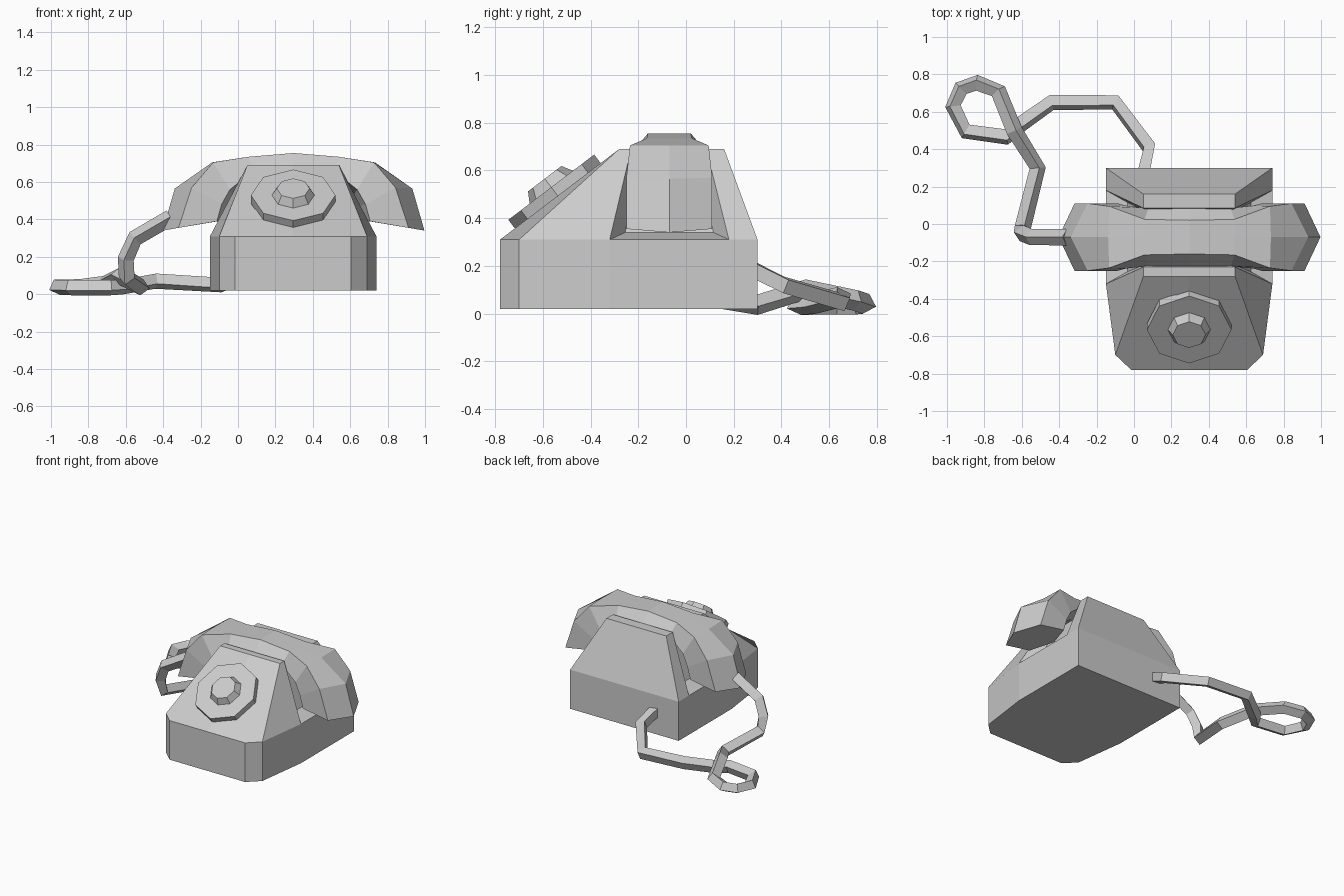
import bpy, bmesh, math
from mathutils import Vector, Matrix

if "Cube" in bpy.data.objects:
    bpy.data.objects.remove(bpy.data.objects["Cube"])

CX, CY = 0.297, -0.07   # centre of body/dial in x, of handset in y


def make(name, verts, faces, loc=(0, 0, 0)):
    me = bpy.data.meshes.new(name)
    me.from_pydata([tuple(v) for v in verts], [], faces)
    bm = bmesh.new()
    bm.from_mesh(me)
    bmesh.ops.recalc_face_normals(bm, faces=bm.faces)
    bm.to_mesh(me)
    bm.free()
    ob = bpy.data.objects.new(name, me)
    ob.location = loc
    bpy.context.collection.objects.link(ob)
    return ob


def loft(name, rings, loc=(0, 0, 0)):
    n = len(rings[0])
    faces = [(r * n + i, r * n + (i + 1) % n, (r + 1) * n + (i + 1) % n, (r + 1) * n + i)
             for r in range(len(rings) - 1) for i in range(n)]
    last = (len(rings) - 1) * n
    faces += [tuple(range(n)), tuple(range(last, last + n))]
    return make(name, [v for ring in rings for v in ring], faces, loc)


# Body: one half with a cradle groove, mirrored across its centre
outline = [(0, -.78), (.31, -.78), (.395, -.70), (.445, -.32), (.445, .18), (.445, .30), (0, .30)]
ridges = [(0, -.28), (.245, -.28), (.245, -.23), (0, -.23),
          (0, .085), (.245, .085), (.245, .16), (0, .16)]
groove = [(.33, -.255, .34), (.33, .115, .34), (.22, -.21, .6), (.22, .065, .6),
          (0, -.21, .6), (0, .065, .6)]
verts = [(x, y, z) for z in (.02, .31) for x, y in outline]
verts += [(x, y, .69) for x, y in ridges] + groove
faces = [tuple(range(7))] + [(i, i + 1, i + 8, i + 7) for i in range(6)]
faces += [(7, 8, 9, 15, 14), (9, 10, 16, 15), (14, 15, 16, 17), (10, 22, 24, 16),
          (17, 16, 24, 26), (24, 25, 27, 26), (22, 23, 25, 24), (10, 11, 23, 22),
          (11, 19, 25, 23), (19, 18, 27, 25), (18, 19, 20, 21), (11, 12, 20, 19),
          (12, 13, 21, 20)]
body = make("phone_body", verts, faces)
# orient the open half outward using the bottom face
if body.data.polygons[0].normal.z > 0:
    body.data.flip_normals()
body.location.x = CX - .002
body.modifiers.new("mirror", 'MIRROR')


# Dial: octagonal plate and raised hub lying on the front slope
slope = math.atan2(.38, .5)


def octagon(r, h):
    c = Vector((CX - .002, -.538, .494))
    rot = Matrix.Rotation(slope, 3, 'X')
    return [c + rot @ Vector((r * math.cos(i * math.pi / 4), r * math.sin(i * math.pi / 4), h))
            for i in range(8)]


loft("dial_plate", [octagon(.226, -.01), octagon(.226, .045)])
loft("dial_hub", [octagon(.117, .04), octagon(.088, .09)])

# Handset: hexagonal sections (outer middle, outer side, inner side, inner middle)
half = [
    [(0, 0, .755), (0, .09, .755), (0, .155, .68), (0, 0, .65)],
    [(.24, 0, .735), (.24, .095, .735), (.22, .155, .655), (.20, 0, .63)],
    [(.435, 0, .705), (.43, .165, .705), (.34, .168, .56), (.32, 0, .53)],
    [(.635, 0, .565), (.545, .18, .57), (.385, .18, .48), (.335, 0, .47)],
    [(.70, 0, .34), (.615, .18, .355), (.41, .18, .39), (.345, 0, .40)],
]


def hexagon(sec, side):
    om, osd, isd, im = sec
    pts = [om, osd, isd, im, (isd[0], -isd[1], isd[2]), (osd[0], -osd[1], osd[2])]
    return [(side * x, y, z) for x, y, z in pts]


loft("handset", [hexagon(s, -1) for s in reversed(half[1:])] + [hexagon(s, 1) for s in half],
     (CX, CY, 0))

# Cord: square tube swept from the body's back to the handset with a loop on the way
path = [Vector(p) for p in [
    (.05, .27, .19), (.08, .41, .12), (-.10, .65, .05), (-.44, .65, .07), (-.61, .53, .04),
    (-.68, .465, .035), (-.90, .495, .035), (-.968, .63, .037), (-.925, .725, .037),
    (-.84, .755, .04), (-.725, .71, .055), (-.64, .50, .10), (-.515, .30, .037),
    (-.595, -.02, .09), (-.60, -.05, .19), (-.55, -.07, .30), (-.36, -.07, .41)]]
rings = []
tan = (path[1] - path[0]).normalized()
side = tan.cross(Vector((0, 0, 1))).normalized()
for i, p in enumerate(path):
    a = path[max(i - 1, 0)]
    b = path[min(i + 1, len(path) - 1)]
    new = (b - a).normalized()
    side = tan.rotation_difference(new) @ side
    tan = new
    up = side.cross(tan)
    rings.append([p + side * s * .032 + up * u * .03
                  for s, u in ((1, 1), (-1, 1), (-1, -1), (1, -1))])
loft("cord", rings)
